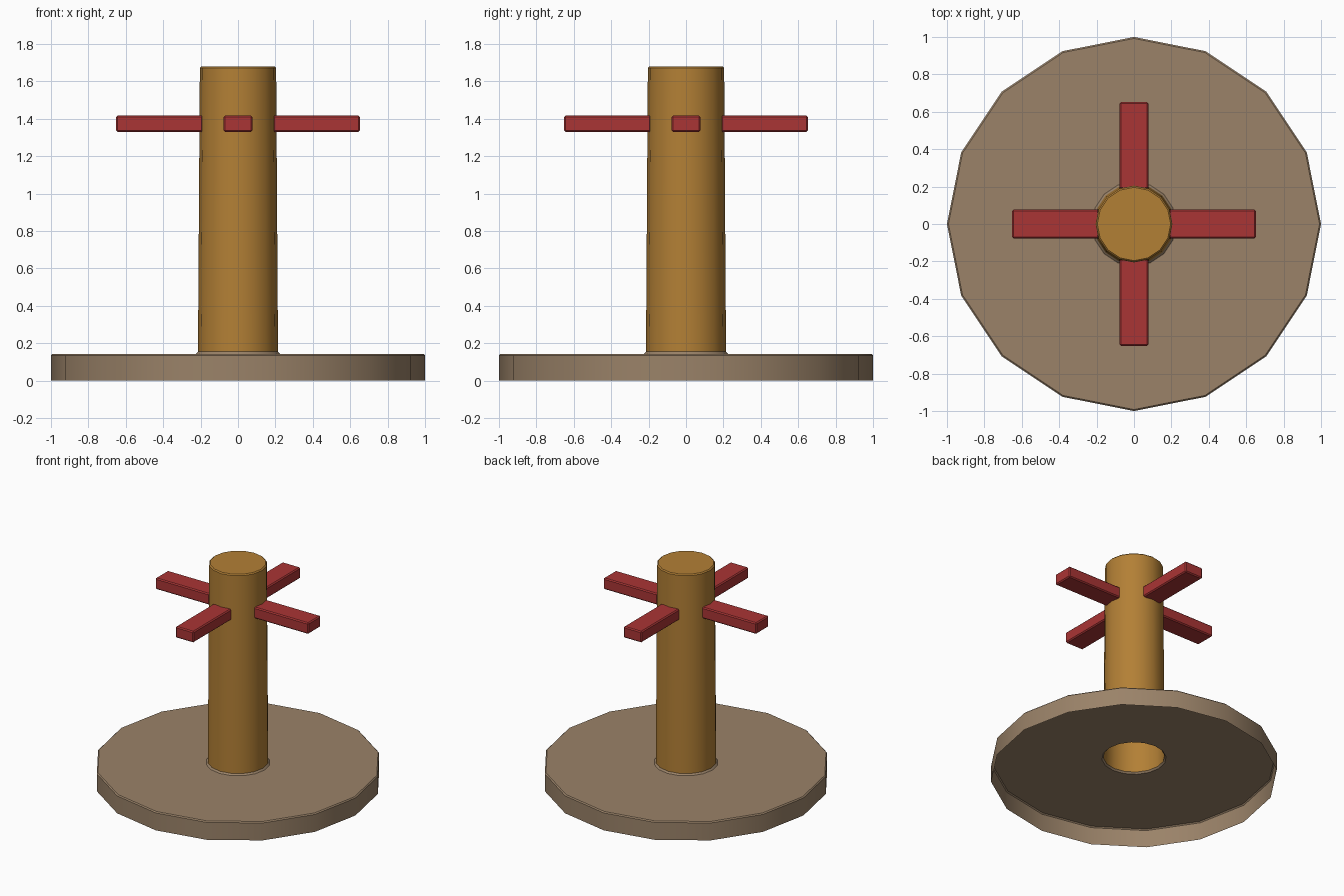
import bpy
import bmesh
from math import cos, sin, pi, radians

if "Cube" in bpy.data.objects:
    bpy.data.objects.remove(bpy.data.objects["Cube"])


def material(name, rgb):
    mat = bpy.data.materials.new(name)
    mat.diffuse_color = (*rgb, 1)
    mat.use_nodes = True
    mat.node_tree.nodes["Principled BSDF"].inputs["Base Color"].default_value = mat.diffuse_color
    return mat


def finish(name, bm, mat, angle=30):
    bmesh.ops.recalc_face_normals(bm, faces=bm.faces)
    mesh = bpy.data.meshes.new(name)
    bm.to_mesh(mesh)
    bm.free()
    mesh.materials.append(mat)
    obj = bpy.data.objects.new(name, mesh)
    bpy.context.collection.objects.link(obj)
    bpy.ops.object.select_all(action='DESELECT')
    obj.select_set(True)
    bpy.context.view_layer.objects.active = obj
    bpy.ops.object.shade_smooth_by_angle(angle=radians(angle))
    return obj


def lathe(name, profile, sides, mat, cap=False):
    """Spin an open (r, z) profile around z."""
    bm = bmesh.new()
    rings = [[bm.verts.new((r * cos(2 * pi * i / sides), r * sin(2 * pi * i / sides), z))
              for i in range(sides)] for r, z in profile]
    for a, b in zip(rings, rings[1:]):
        for i in range(sides):
            j = (i + 1) % sides
            bm.faces.new((a[i], a[j], b[j], b[i]))
    if cap:
        bm.faces.new(rings[-1])
    return finish(name, bm, mat)


stone = material("base_brown", (0.325, 0.225, 0.14))
wood = material("post_ochre", (0.45, 0.215, 0.036))
red = material("arm_red", (0.40, 0.035, 0.035))

# Shallow base shell, open underneath, with a collar around the post hole
lathe("base", [(1.0, 0.0), (1.0, 0.134), (0.992, 0.142),
               (0.225, 0.142), (0.214, 0.154)], 16, stone)

# Hollow, slightly tapered post standing on the collar
lathe("post", [(0.214, 0.154), (0.204, 1.672), (0.196, 1.68)], 16, wood, cap=True)

# Four crossed arms with softened edges
for k, side in enumerate(("right", "back", "left", "front")):
    bm = bmesh.new()
    bmesh.ops.create_cube(bm, size=1)
    bmesh.ops.scale(bm, vec=(0.464, 0.154, 0.086), verts=bm.verts)
    bmesh.ops.bevel(bm, geom=bm.edges[:], offset=0.008, segments=1, affect='EDGES')
    bmesh.ops.translate(bm, vec=(0.42, 0, 1.373), verts=bm.verts)
    arm = finish(side + "_arm", bm, red)
    arm.rotation_euler.z = k * pi / 2
